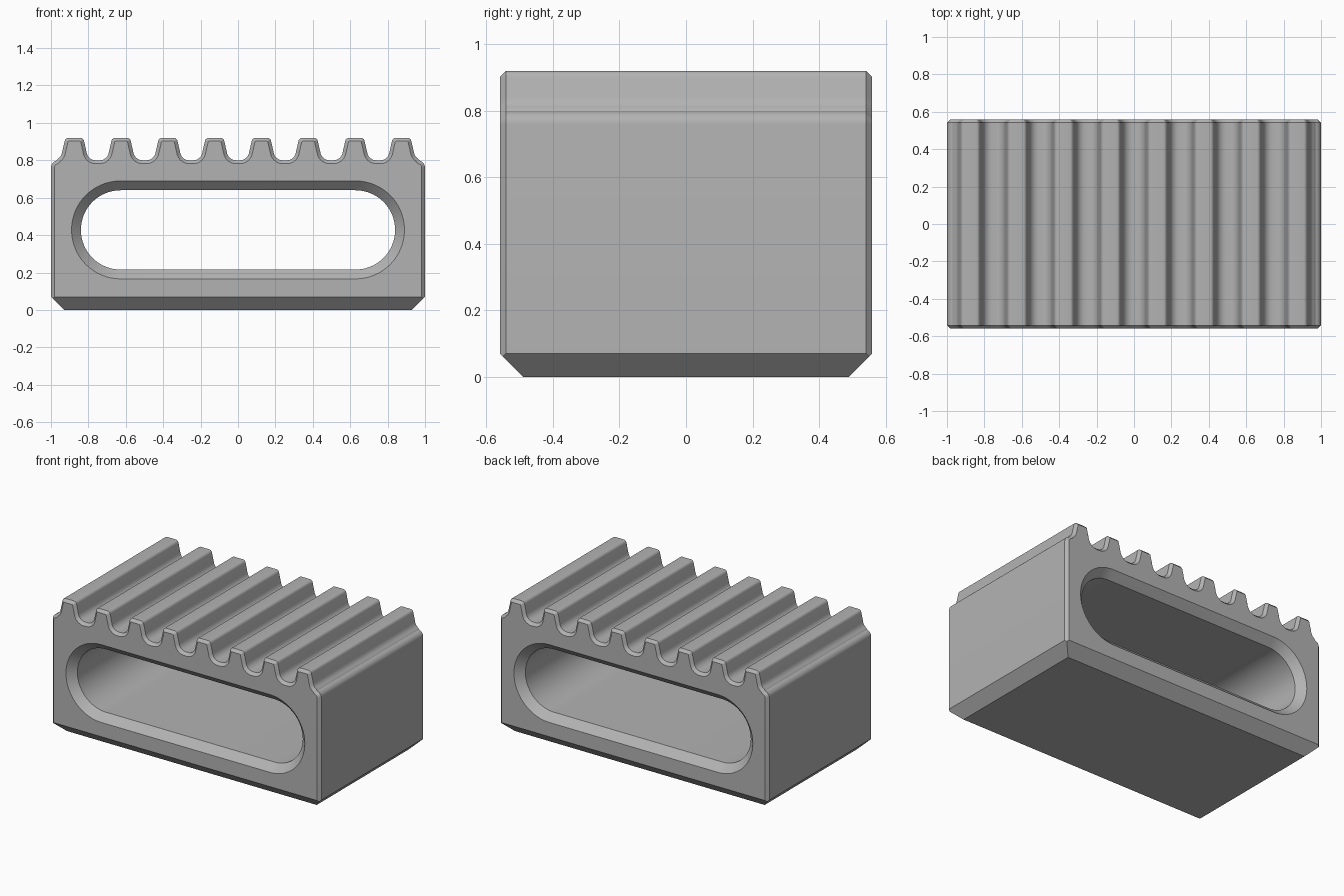
import bpy, bmesh, math
from mathutils import Vector

cube = bpy.data.objects.get("Cube")
if cube:
    bpy.data.objects.remove(cube, do_unlink=True)

HALF_W, HALF_D = 1.0, 0.56
BEVEL, FOOT = 0.018, 0.07
TOP, VALLEY, PITCH, TEETH = 0.92, 0.80, 0.25, 8

grey = bpy.data.materials.new("mid grey")
grey.use_nodes = True
grey.diffuse_color = (0.45, 0.45, 0.45, 1)
grey.node_tree.nodes["Principled BSDF"].inputs["Base Color"].default_value = grey.diffuse_color


def arc(cx, cz, r, start, end, steps):
    angles = [math.radians(start + (end - start) * i / steps) for i in range(steps + 1)]
    return [(cx + r * math.cos(a), cz + r * math.sin(a)) for a in angles]


def inset(points, d):
    """Move a counter-clockwise outline inwards by d."""
    result = []
    for i, p in enumerate(points):
        p = Vector(p)
        a = (p - Vector(points[i - 1])).normalized()
        b = (Vector(points[(i + 1) % len(points)]) - p).normalized()
        na, nb = Vector((-a.y, a.x)), Vector((-b.y, b.x))
        result.append(tuple(p + (na + nb) * d / (1 + na.dot(nb))))
    return result


def loft(sections):
    """Join equal outlines, given as (y, points), into a closed solid."""
    bm = bmesh.new()
    rings = [[bm.verts.new((x, y, z)) for x, z in pts] for y, pts in sections]
    n = len(rings[0])
    for r0, r1 in zip(rings, rings[1:]):
        for i in range(n):
            bm.faces.new((r0[i], r0[(i + 1) % n], r1[(i + 1) % n], r1[i]))
    bm.faces.new(rings[0])
    bm.faces.new(rings[-1])
    bmesh.ops.recalc_face_normals(bm, faces=bm.faces)
    return bm


def make_object(name, bm):
    mesh = bpy.data.meshes.new(name)
    bm.to_mesh(mesh)
    bm.free()
    mesh.materials.append(grey)
    obj = bpy.data.objects.new(name, mesh)
    bpy.context.collection.objects.link(obj)
    return obj


# Outline of the block: square base, rounded shoulders and a row of ridges
tip_r, root_r, tilt = 0.02, 0.05, 8
right_half = (arc(0.032, TOP - tip_r, tip_r, tilt, 90, 5))
root = arc(0.115, VALLEY + root_r, root_r, 180 + tilt, 270, 8)
tooth_right = root[::-1] + right_half
tooth = tooth_right + [(-x, z) for x, z in reversed(tooth_right)]

shoulder = arc(0.96, VALLEY - 0.04, 0.04, 0, 75, 6)
first = (TEETH - 1) / 2 * PITCH
ridges = []
for k in range(TEETH):
    cx = first - k * PITCH
    ridges += [(cx + x, z) for x, z in tooth]
# The outermost roots stop early and flow into the shoulders
ridges = [p for p in ridges if abs(p[0]) < 0.967]
outline = ([(-HALF_W, 0), (HALF_W, 0)] + shoulder + ridges
           + [(-x, z) for x, z in reversed(shoulder)])

small = inset(outline, BEVEL)
bm = loft([(-HALF_D, small), (-HALF_D + BEVEL, outline),
           (HALF_D - BEVEL, outline), (HALF_D, small)])

# Sloping chamfer around the foot
for nx, ny, reach in ((1, 0, HALF_W), (-1, 0, HALF_W), (0, 1, HALF_D), (0, -1, HALF_D)):
    cut = bmesh.ops.bisect_plane(
        bm, geom=bm.verts[:] + bm.edges[:] + bm.faces[:], dist=1e-6,
        plane_co=(nx * reach, ny * reach, FOOT), plane_no=(nx, ny, -1), clear_outer=True)
    edges = [e for e in cut["geom_cut"] if isinstance(e, bmesh.types.BMEdge)]
    bmesh.ops.holes_fill(bm, edges=edges, sides=0)
bmesh.ops.remove_doubles(bm, verts=bm.verts, dist=1e-5)
bmesh.ops.recalc_face_normals(bm, faces=bm.faces)
block = make_object("ridged_block", bm)


# Stadium-shaped tunnel, flared at both mouths
def stadium(r):
    return arc(0.628, 0.428, r, -90, 90, 32) + arc(-0.628, 0.428, r, 90, 270, 32)


flare, inner = 0.05, 0.212
over = 0.02
cutter = make_object("tunnel_cutter", loft([
    (-HALF_D - over, stadium(inner + flare + over)), (-HALF_D + flare, stadium(inner)),
    (HALF_D - flare, stadium(inner)), (HALF_D + over, stadium(inner + flare + over))]))
cutter.hide_render = True

hole = block.modifiers.new("tunnel", 'BOOLEAN')
hole.operation, hole.solver, hole.object = 'DIFFERENCE', 'EXACT', cutter
bpy.ops.object.select_all(action='DESELECT')
bpy.context.view_layer.objects.active = block
block.select_set(True)
bpy.ops.object.modifier_apply(modifier=hole.name)
bpy.data.objects.remove(cutter, do_unlink=True)
bpy.ops.object.shade_smooth_by_angle(angle=math.radians(25))
